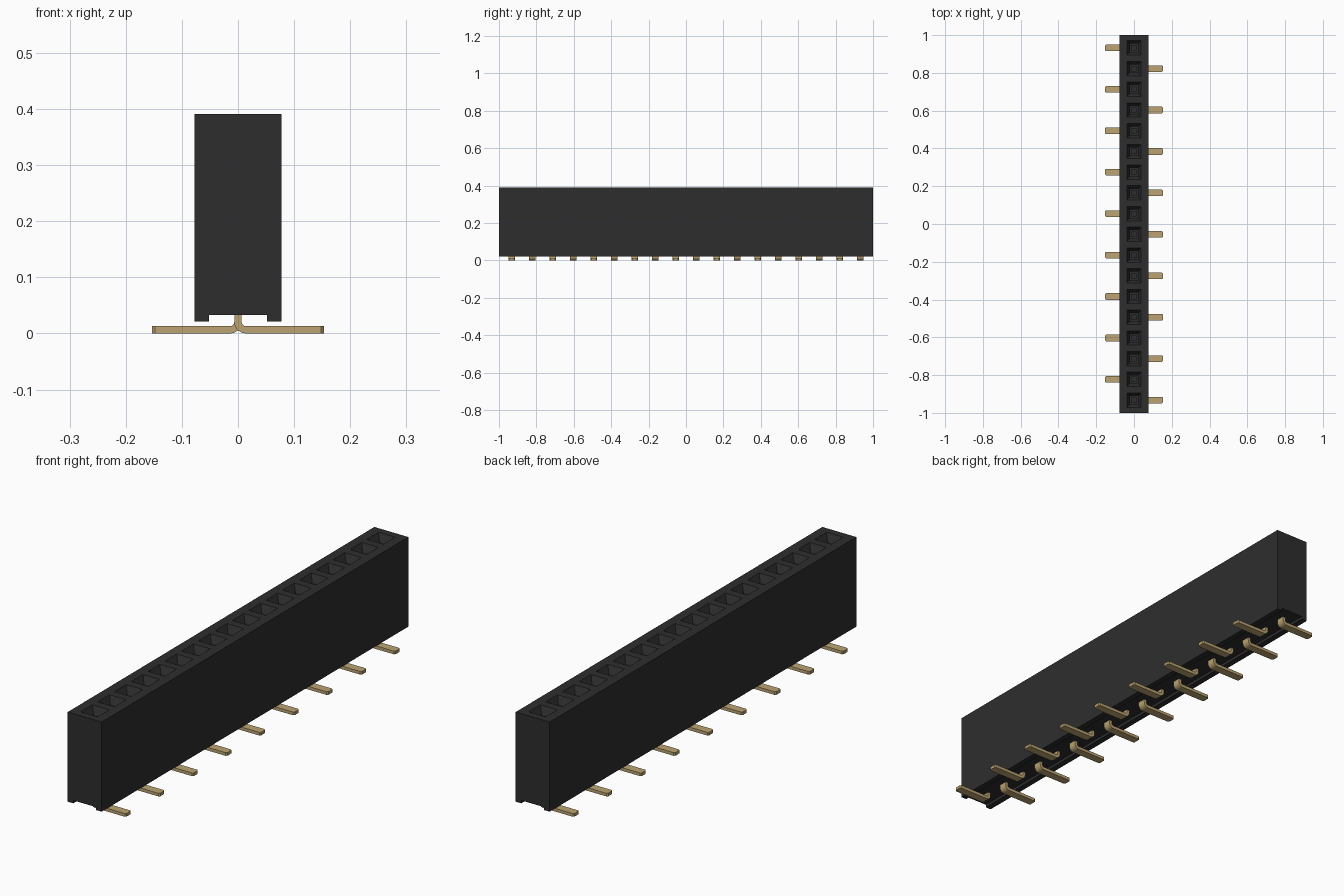
import bpy, bmesh, math

if "Cube" in bpy.data.objects:
    bpy.data.objects.remove(bpy.data.objects["Cube"])

COUNT, PITCH = 18, 0.1097
HALF_W, TOP, BOTTOM = 0.0775, 0.391, 0.021
ROWS = [(i - (COUNT - 1) / 2) * PITCH for i in range(COUNT)]


def material(name, rgb, rough):
    m = bpy.data.materials.new(name)
    m.use_nodes = True
    m.diffuse_color = (*rgb, 1)
    bsdf = m.node_tree.nodes["Principled BSDF"]
    bsdf.inputs["Base Color"].default_value = (*rgb, 1)
    bsdf.inputs["Roughness"].default_value = rough
    return m


BLACK = material("black plastic", (0.027, 0.027, 0.027), 0.6)
GOLD = material("gold metal", (0.50, 0.37, 0.17), 0.4)


def finish(bm, name, mat):
    bmesh.ops.recalc_face_normals(bm, faces=bm.faces[:])
    me = bpy.data.meshes.new(name)
    bm.to_mesh(me)
    bm.free()
    me.materials.append(mat)
    ob = bpy.data.objects.new(name, me)
    bpy.context.collection.objects.link(ob)
    return ob


def square(face, y, half, z):
    """Move a quad's corners onto a square centred on a socket."""
    c = face.calc_center_median()
    for v in face.verts:
        v.co = (math.copysign(half, v.co.x), y + math.copysign(half, v.co.y - c.y), z)


# Housing: channelled profile swept along y, one top cell per socket
profile = [(HALF_W, TOP), (-HALF_W, TOP), (-HALF_W, BOTTOM), (-0.052, BOTTOM),
           (-0.052, 0.033), (0.052, 0.033), (0.052, BOTTOM), (HALF_W, BOTTOM)]
stations = [-1] + [y + PITCH / 2 for y in ROWS[:-1]] + [1]
bm = bmesh.new()
rings = [[bm.verts.new((x, y, z)) for x, z in profile] for y in stations]
cells = []
for a, b in zip(rings, rings[1:]):
    for i in range(8):
        j = (i + 1) % 8
        f = bm.faces.new((a[i], a[j], b[j], b[i]))
        if i == 0:
            cells.append(f)
bm.faces.new(rings[0])
bm.faces.new(rings[-1][::-1])
bmesh.ops.recalc_face_normals(bm, faces=bm.faces[:])

# Sockets: square mouth, sloped funnel, straight shaft, narrow contact slot
for f, y in zip(cells, ROWS):
    bmesh.ops.inset_individual(bm, faces=[f], thickness=0.01)
    square(f, y, 0.038, TOP)
    for half, z in ((0.022, TOP - 0.03), (0.022, TOP - 0.12),
                    (0.012, TOP - 0.12), (0.012, TOP - 0.2)):
        bmesh.ops.inset_individual(bm, faces=[f], thickness=0.001)
        square(f, y, half, z)
finish(bm, "housing", BLACK)


# Pins: bent flat strips, feet alternating left and right
def pin(name, y, side):
    t, r, half, tip = 0.0065, 0.0075, 0.0175, 0.153
    cx, cz = t + r, 2 * t + r
    angles = [math.pi + k * math.pi / 12 for k in range(7)]
    outer = [(cx + (r + 2 * t) * math.cos(a), cz + (r + 2 * t) * math.sin(a)) for a in angles]
    inner = [(cx + r * math.cos(a), cz + r * math.sin(a)) for a in angles]
    # Stations across the strip run from hidden stem top to chamfered tip
    sections = [((-t, 0.12), (t, 0.12), half)]
    sections += [(o, i, half) for o, i in zip(outer, inner)]
    sections += [((tip - 0.005, 0), (tip - 0.005, 2 * t), half),
                 ((tip, 0), (tip, 2 * t), half - 0.005)]
    bm = bmesh.new()
    loops = []
    for o, i, h in sections:
        loops.append([bm.verts.new((side * p[0], y + s * h, p[1]))
                      for p, s in ((o, -1), (o, 1), (i, 1), (i, -1))])
    for a, b in zip(loops, loops[1:]):
        for k in range(4):
            n = (k + 1) % 4
            bm.faces.new((a[k], a[n], b[n], b[k]))
    bm.faces.new(loops[0])
    bm.faces.new(loops[-1][::-1])
    ob = finish(bm, name, GOLD)
    bpy.ops.object.select_all(action="DESELECT")
    ob.select_set(True)
    bpy.context.view_layer.objects.active = ob
    bpy.ops.object.shade_smooth_by_angle(angle=math.radians(30))


for n, y in enumerate(ROWS):
    pin(f"pin_{n + 1:02d}", y, 1 if n % 2 == 0 else -1)
